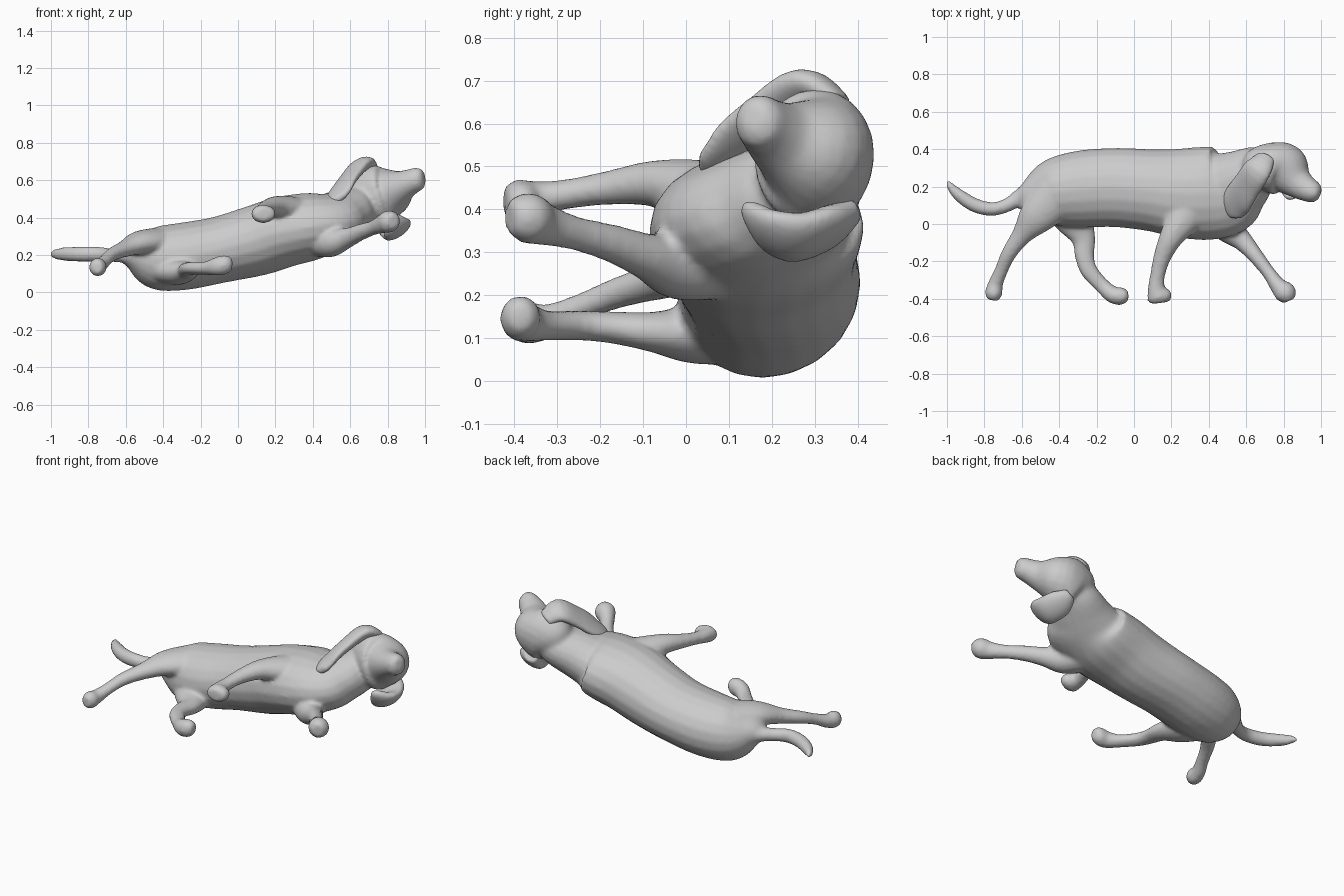
import bpy, bmesh, math
from mathutils import Vector

cube = bpy.data.objects.get("Cube")
if cube:
    bpy.data.objects.remove(cube, do_unlink=True)

grey = bpy.data.materials.new("light_grey")
grey.use_nodes = True
grey.diffuse_color = (0.6, 0.6, 0.6, 1)
grey.node_tree.nodes["Principled BSDF"].inputs["Base Color"].default_value = (0.6, 0.6, 0.6, 1)


def refine(points, steps=4):
    """Catmull-Rom curve through (x, y, z, width, height) sections."""
    p = [Vector(q) for q in points]
    p = [p[0] * 2 - p[1]] + p + [p[-1] * 2 - p[-2]]
    out = []
    for i in range(1, len(p) - 2):
        a, b, c, d = p[i - 1:i + 3]
        for s in range(steps):
            t = s / steps
            out.append((b * 2 + (c - a) * t + (a * 2 - b * 5 + c * 4 - d) * t * t
                        + (b * 3 - a - c * 3 + d) * t ** 3) * 0.5)
    return out + [p[-2]]


def limb(bm, points, roll=0.0, sides=20):
    """Loft elliptical rings along a path and close both ends."""
    secs = refine(points)
    centres = [Vector(s[:3]) for s in secs]
    rings = []
    for i, s in enumerate(secs):
        t = (centres[min(i + 1, len(secs) - 1)] - centres[max(i - 1, 0)]).normalized()
        side = t.cross(Vector((0, 0, 1))).normalized()
        up = side.cross(t)
        wide = side * math.cos(roll) + up * math.sin(roll)
        thin = up * math.cos(roll) - side * math.sin(roll)
        w, h = max(s[3], 0.006), max(s[4], 0.006)
        ring = []
        for k in range(sides):
            a = math.tau * k / sides
            ring.append(bm.verts.new(centres[i] + wide * (w * math.cos(a)) + thin * (h * math.sin(a))))
        rings.append(ring)
    for r0, r1 in zip(rings, rings[1:]):
        for k in range(sides):
            n = (k + 1) % sides
            bm.faces.new((r0[k], r0[n], r1[n], r1[k]))
    bm.faces.new(rings[0][::-1])
    bm.faces.new(rings[-1])


def make(name, parts, voxel, roll=0.0):
    """Fuse lofted parts into one smooth skin."""
    bm = bmesh.new()
    for pts in parts:
        limb(bm, pts, roll)
    bmesh.ops.recalc_face_normals(bm, faces=bm.faces[:])
    mesh = bpy.data.meshes.new(name)
    bm.to_mesh(mesh)
    bm.free()
    mesh.materials.append(grey)
    for f in mesh.polygons:
        f.use_smooth = True
    ob = bpy.data.objects.new(name, mesh)
    bpy.context.collection.objects.link(ob)
    rm = ob.modifiers.new("fuse", "REMESH")
    rm.mode = "VOXEL"
    rm.voxel_size = voxel
    rm.use_smooth_shade = True
    sm = ob.modifiers.new("soften", "SMOOTH")
    sm.factor = 0.5
    sm.iterations = 5
    return ob


# Trunk from rump to neck
trunk = [(-.62, .13, .20, .05, .04), (-.56, .14, .20, .10, .09), (-.45, .165, .183, .175, .165),
         (-.30, .185, .192, .205, .18), (-.10, .195, .228, .212, .178), (.10, .18, .278, .22, .19),
         (.25, .165, .325, .24, .19), (.40, .165, .355, .25, .18), (.50, .18, .38, .235, .155),
         (.58, .23, .42, .18, .14), (.66, .28, .46, .14, .12), (.74, .30, .50, .10, .10)]

# Head from the back of the skull to the nose, turned upward
head = [(.64, .32, .46, .08, .10), (.69, .31, .50, .12, .15), (.75, .30, .52, .14, .165),
        (.81, .285, .535, .14, .135), (.87, .225, .565, .09, .09), (.92, .19, .59, .07, .07),
        (.97, .165, .61, .055, .06), (.993, .155, .615, .03, .035)]

# Legs from the shoulder or hip down to the paw
front_leg_upper = [(.36, .16, .42, .10, .08), (.28, .05, .44, .10, .075), (.20, -.07, .46, .065, .055),
                   (.15, -.18, .45, .047, .04), (.125, -.28, .435, .04, .035), (.12, -.35, .425, .048, .042),
                   (.135, -.39, .42, .07, .05), (.14, -.422, .42, .05, .035)]
front_leg_lower = [(.42, .08, .27, .10, .08), (.50, -.02, .27, .08, .08), (.58, -.09, .29, .055, .055),
                   (.65, -.17, .32, .042, .045), (.72, -.26, .345, .036, .04), (.77, -.33, .365, .045, .05),
                   (.81, -.37, .38, .06, .06), (.83, -.41, .38, .035, .04)]
hind_leg_upper = [(-.42, .15, .26, .13, .09), (-.52, .04, .265, .10, .065), (-.60, -.06, .235, .055, .045),
                  (-.67, -.16, .205, .041, .036), (-.71, -.25, .17, .036, .032), (-.74, -.32, .14, .04, .04),
                  (-.75, -.37, .135, .047, .05), (-.755, -.408, .135, .03, .035)]
hind_leg_lower = [(-.40, .14, .12, .12, .08), (-.32, .02, .11, .10, .07), (-.27, -.08, .115, .065, .047),
                  (-.265, -.17, .125, .052, .038), (-.24, -.25, .13, .046, .035), (-.17, -.33, .13, .041, .036),
                  (-.11, -.38, .14, .046, .05), (-.06, -.385, .15, .046, .05), (-.03, -.385, .15, .025, .03)]

# Tail curling away behind the rump
tail = [(-.50, .22, .20, .06, .05), (-.60, .15, .20, .046, .042), (-.68, .10, .20, .037, .037),
        (-.76, .08, .205, .037, .04), (-.85, .10, .205, .038, .04), (-.93, .15, .205, .034, .036),
        (-.98, .20, .205, .022, .025), (-1.0, .23, .20, .009, .01)]

make("dog_body", [trunk, head, front_leg_upper, front_leg_lower,
                  hind_leg_upper, hind_leg_lower, tail], 0.012)

# Flat hanging ears on each side of the skull
ear_upper = [(.71, .36, .64, .05, .03), (.66, .29, .68, .08, .04), (.60, .20, .62, .085, .035),
             (.55, .12, .55, .09, .03), (.53, .06, .505, .06, .025), (.525, .035, .49, .02, .014)]
ear_lower = [(.79, .39, .40, .04, .03), (.82, .335, .36, .08, .04), (.85, .26, .335, .085, .04),
             (.85, .20, .35, .08, .035), (.84, .16, .385, .05, .028), (.83, .135, .41, .02, .014)]
make("ear_upper", [ear_upper], 0.009, -0.4)
make("ear_lower", [ear_lower], 0.009, -0.6)
